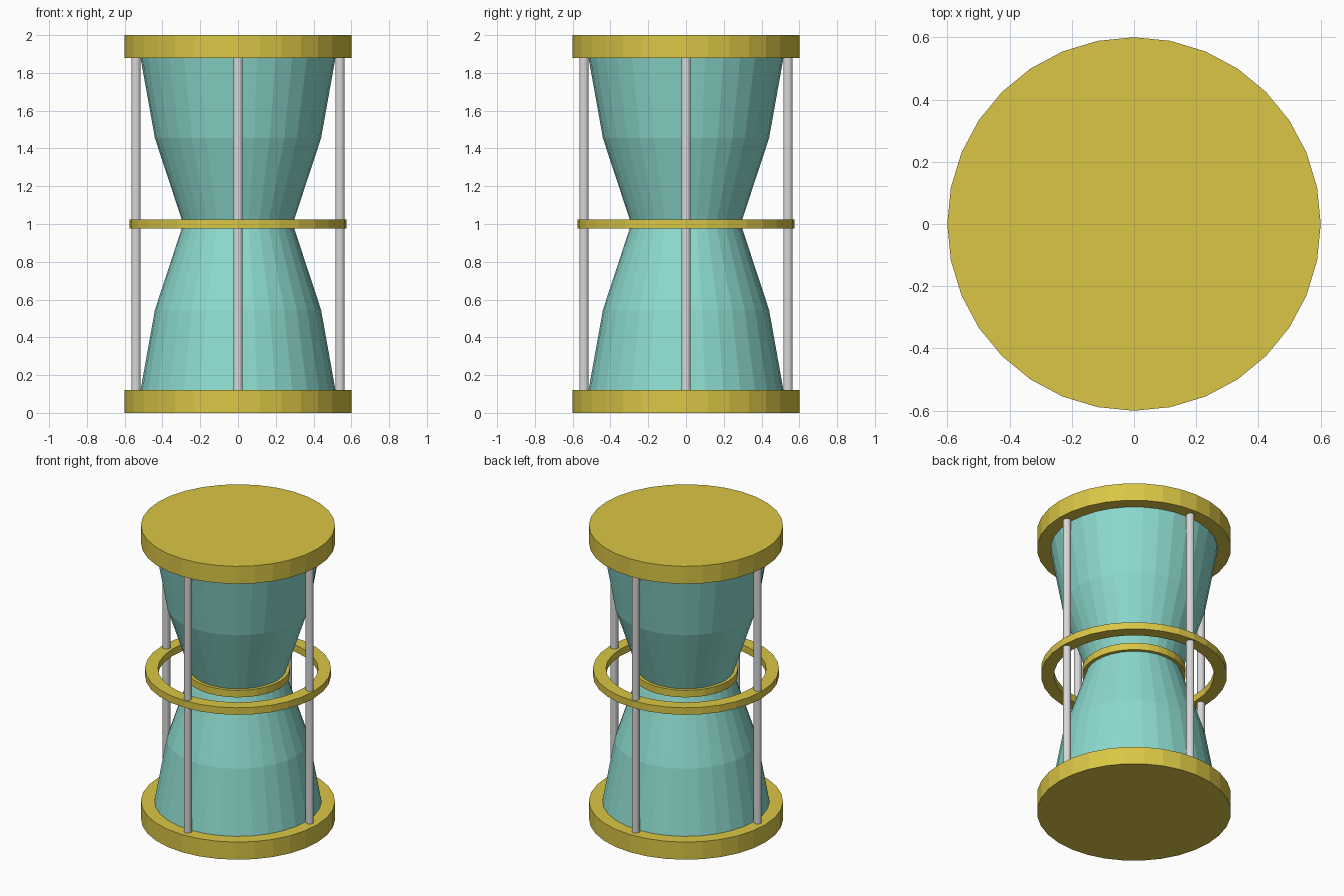
import bpy, math

if "Cube" in bpy.data.objects:
    bpy.data.objects.remove(bpy.data.objects["Cube"])


def material(name, rgb):
    m = bpy.data.materials.new(name)
    m.diffuse_color = (*rgb, 1)
    m.use_nodes = True
    m.node_tree.nodes["Principled BSDF"].inputs["Base Color"].default_value = m.diffuse_color
    return m


GOLD = material("gold", (0.70, 0.565, 0.06))
GLASS = material("teal_glass", (0.262, 0.70, 0.62))
STEEL = material("light_grey", (0.68, 0.68, 0.68))


def lathe(name, profile, mat, sides=32, centre=(0, 0), closed=False):
    """Spin (radius, z) points around a vertical axis; closed makes a ring, open ends get caps."""
    verts, n = [], len(profile)
    for r, z in profile:
        for i in range(sides):
            a = 2 * math.pi * i / sides
            verts.append((centre[0] + r * math.cos(a), centre[1] + r * math.sin(a), z))
    faces = []
    for k in range(n if closed else n - 1):
        a, b = k * sides, (k + 1) % n * sides
        for i in range(sides):
            j = (i + 1) % sides
            faces.append((a + i, a + j, b + j, b + i))
    if not closed:
        faces.append(tuple(reversed(range(sides))))
        faces.append(tuple(range((n - 1) * sides, n * sides)))
    mesh = bpy.data.meshes.new(name)
    mesh.from_pydata(verts, [], faces)
    mesh.materials.append(mat)
    obj = bpy.data.objects.new(name, mesh)
    bpy.context.collection.objects.link(obj)
    return obj


# End discs
lathe("base_disc", [(0.6, 0), (0.6, 0.12)], GOLD)
lathe("top_disc", [(0.6, 1.88), (0.6, 2.0)], GOLD)

# Glass bulbs meeting at the neck
lathe("glass_bulbs", [(0.516, 0.12), (0.44, 0.545), (0.29, 1.0),
                      (0.44, 1.455), (0.516, 1.88)], GLASS)

# Neck collar and the outer ring that holds the rods
lathe("neck_collar", [(0.285, 0.976), (0.32, 0.976), (0.32, 1.024), (0.285, 1.024)],
      GOLD, closed=True)
lathe("middle_ring", [(0.495, 0.976), (0.575, 0.976), (0.575, 1.024), (0.495, 1.024)],
      GOLD, closed=True)

# Four support rods
for i, side in enumerate(("right", "back", "left", "front")):
    a = i * math.pi / 2
    lathe(side + "_rod", [(0.025, 0.12), (0.025, 1.88)], STEEL, sides=16,
          centre=(0.54 * math.cos(a), 0.54 * math.sin(a)))
